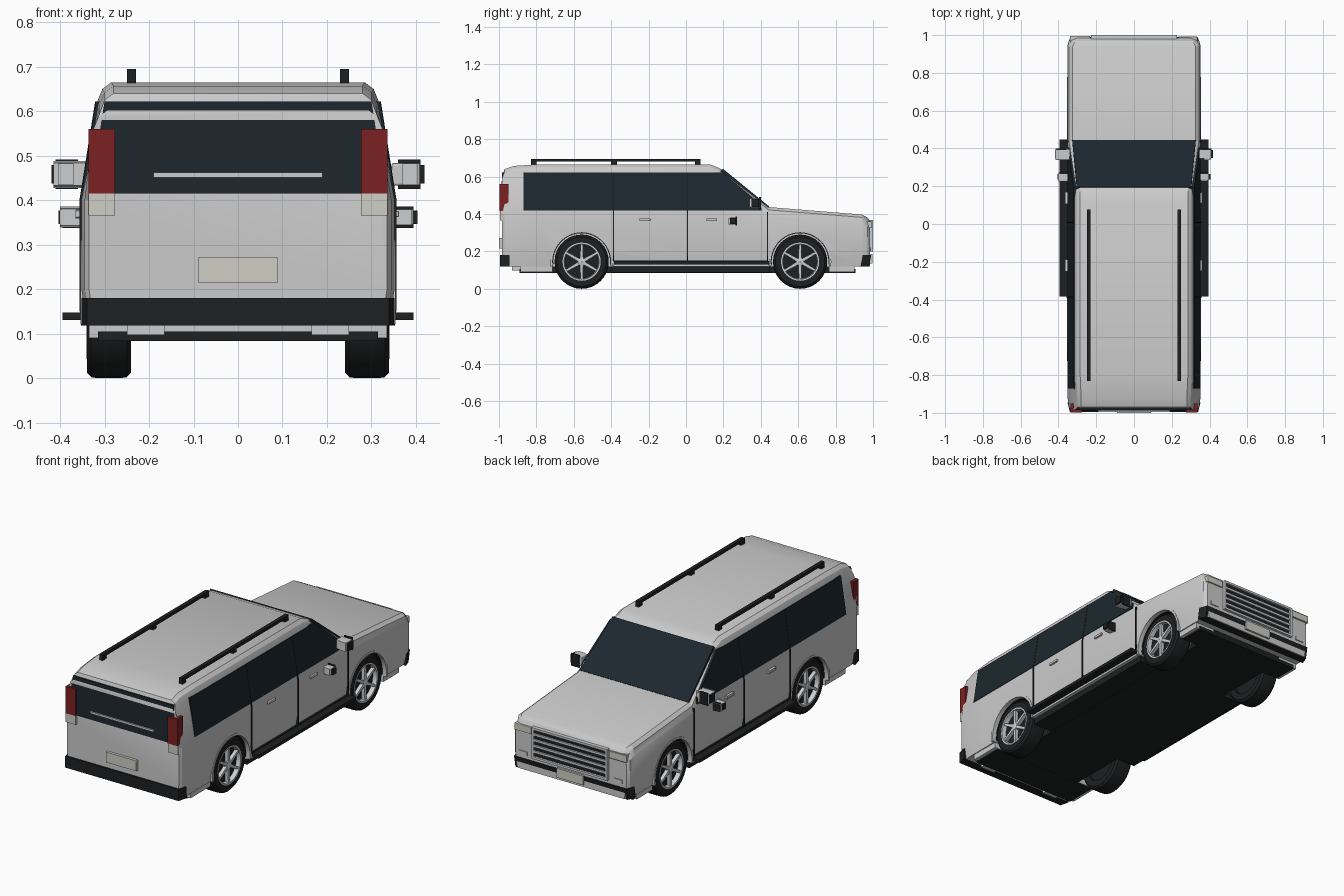
import bpy, bmesh, math
from mathutils import Vector, Matrix

if "Cube" in bpy.data.objects:
    bpy.data.objects.remove(bpy.data.objects["Cube"])

def mat(name, c):
    m = bpy.data.materials.new(name)
    m.diffuse_color = (*c, 1)
    m.use_nodes = True
    m.node_tree.nodes["Principled BSDF"].inputs["Base Color"].default_value = m.diffuse_color
    return m

BODY = mat("paint", (0.55, 0.55, 0.55))
BLACK = mat("black trim", (0.013, 0.014, 0.015))
GLASS = mat("glass", (0.012, 0.02, 0.027))
RED = mat("red lens", (0.2, 0.015, 0.015))
CHROME = mat("chrome", (0.6, 0.62, 0.65))
LENS = mat("clear lens", (0.62, 0.62, 0.56))

def finish(name, bm, m, smooth=None):
    bmesh.ops.recalc_face_normals(bm, faces=bm.faces)
    me = bpy.data.meshes.new(name)
    bm.to_mesh(me)
    bm.free()
    ob = bpy.data.objects.new(name, me)
    bpy.context.collection.objects.link(ob)
    me.materials.append(m)
    if smooth:
        bpy.ops.object.select_all(action='DESELECT')
        ob.select_set(True)
        bpy.context.view_layer.objects.active = ob
        bpy.ops.object.shade_smooth_by_angle(angle=math.radians(smooth))
    return ob

def box(name, x, y, z, m, bevel=0, mirror=False):
    for s in ((1, -1) if mirror else (1,)):
        bm = bmesh.new()
        bmesh.ops.create_cube(bm, size=1)
        for v in bm.verts:
            v.co = Vector((s * (x[0] + (v.co.x + .5) * (x[1] - x[0])),
                           y[0] + (v.co.y + .5) * (y[1] - y[0]),
                           z[0] + (v.co.z + .5) * (z[1] - z[0])))
        if bevel:
            bmesh.ops.bevel(bm, geom=bm.edges[:], offset=bevel, segments=2, affect='EDGES', profile=.5)
        finish(name, bm, m)

def slab(name, pts, depth, m):
    """Flat polygon thickened along the vector depth."""
    bm = bmesh.new()
    a = [bm.verts.new(p) for p in pts]
    b = [bm.verts.new(Vector(p) + Vector(depth)) for p in pts]
    bm.faces.new(a)
    bm.faces.new(b)
    for i in range(len(a)):
        j = (i + 1) % len(a)
        bm.faces.new((a[i], a[j], b[j], b[i]))
    return finish(name, bm, m)

def lathe(name, prof, y, z, s, m, n=32, closed=True, arc=(0, 2 * math.pi)):
    """Sweep (x, radius) profile about the x axis at (y, z)."""
    bm = bmesh.new()
    full = arc[1] - arc[0] > 6.28
    rings = []
    for i in range(n if full else n + 1):
        t = arc[0] + (arc[1] - arc[0]) * i / n
        rings.append([bm.verts.new((s * x, y + r * math.cos(t), z + r * math.sin(t))) for x, r in prof])
    k = len(prof)
    for i in range(len(rings) if full else len(rings) - 1):
        a, b = rings[i], rings[(i + 1) % len(rings)]
        for j in range(k if closed else k - 1):
            q = (j + 1) % k
            bm.faces.new((a[j], a[q], b[q], b[j]))
    if not full:
        bm.faces.new(rings[0])
        bm.faces.new(rings[-1])
    return finish(name, bm, m, 35)

# Body shell lofted along y: (y, top z, top half width, side half width)
stations = [(-.985, .60, .295, .335), (-.97, .64, .28, .345), (-.92, .657, .28, .352),
            (-.8, .665, .285, .352), (.13, .665, .285, .352), (.19, .64, .285, .352),
            (.44, .437, .325, .352), (.94, .397, .325, .352), (.97, .382, .31, .345), (.985, .36, .30, .332)]
bm = bmesh.new()
loops = []
for y, zt, wt, wb in stations:
    half = [(wb - .012, .12), (wb, .2), (wb, min(.40, zt - .05)),
            (min(wt + .032, wb - .002), zt - .045), (min(wt + .02, wb - .008), zt - .015), (wt, zt)]
    loops.append([bm.verts.new((x, y, z)) for x, z in half] +
                 [bm.verts.new((-x, y, z)) for x, z in reversed(half)])
for a, b in zip(loops, loops[1:]):
    for i in range(12):
        j = (i + 1) % 12
        bm.faces.new((a[i], a[j], b[j], b[i]))
bm.faces.new(loops[0])
bm.faces.new(loops[-1])
body = finish("body_shell", bm, BODY)

# Wheel wells
WHEELS = [(-.558, .145), (.61, .145)]
for y, z in WHEELS:
    for s in (1, -1):
        bm = bmesh.new()
        bmesh.ops.create_cone(bm, cap_ends=True, segments=40, radius1=.156, radius2=.156, depth=.2,
                              matrix=Matrix.Translation((s * .32, y, z)) @ Matrix.Rotation(math.pi / 2, 4, 'Y'))
        cut = finish("wheel_well_cutter", bm, BLACK)
        cut.hide_render = True
        mod = body.modifiers.new("well", 'BOOLEAN')
        mod.object = cut
        mod.solver = 'EXACT'
        bpy.context.view_layer.objects.active = body
        bpy.ops.object.modifier_apply(modifier="well")
        bpy.data.objects.remove(cut)
bpy.ops.object.select_all(action='DESELECT')
body.select_set(True)
bpy.ops.object.shade_smooth_by_angle(angle=math.radians(25))

# Wheels, arch lips and liners
for y, z in WHEELS:
    for s in (1, -1):
        lathe("tyre", [(.24, .10), (.24, .132), (.25, .143), (.265, .145), (.315, .145), (.33, .143),
                       (.34, .132), (.34, .102), (.325, .098)], y, z, s, BLACK)
        lathe("brake_disc", [(.26, .001), (.26, .1), (.318, .1), (.318, .001)], y, z, s, BLACK)
        lathe("rim_ring", [(.318, .09), (.318, .102), (.341, .102), (.341, .094)], y, z, s, CHROME)
        lathe("wheel_hub", [(.31, .001), (.31, .022), (.338, .02), (.342, .001)], y, z, s, CHROME, 16)
        for k in range(6):
            t = k * math.pi / 3 + math.pi / 6
            d, n = Vector((0, math.cos(t), math.sin(t))), Vector((0, -math.sin(t), math.cos(t)))
            c = Vector((s * .337, y, z))
            slab("wheel_spoke", [c + d * .015 + n * .009, c + d * .096 + n * .006,
                                 c + d * .096 - n * .006, c + d * .015 - n * .009], (-s * .02, 0, 0), CHROME)
        lathe("arch_lip", [(.33, .155), (.33, .167), (.354, .167), (.354, .155)], y, z, s, BODY, 24,
              arc=(-.15, math.pi + .15))
        lathe("arch_liner", [(.225, .152), (.225, .156), (.33, .156), (.33, .152)], y, z, s, BLACK, 24,
              arc=(-.1, math.pi + .1))

# Floor, lower skirts, sills and running boards
box("floor_pan", (-.22, .22), (-.88, .9), (.085, .14), BLACK)
box("floor_middle", (-.335, .335), (-.40, .45), (.087, .14), BLACK)
box("rear_skirt", (-.335, .335), (-.885, -.715), (.09, .125), BODY)
box("front_skirt", (-.335, .335), (.765, .9), (.09, .125), BODY)
box("rear_floor", (-.315, .315), (-.89, -.72), (.084, .105), BLACK)
box("front_floor", (-.315, .315), (.77, .905), (.084, .105), BLACK)
box("sill", (.33, .354), (-.39, .44), (.12, .15), BODY, mirror=True)
box("running_board", (.33, .395), (-.385, .447), (.131, .148), BLACK, mirror=True)
box("exhaust_tip", (.165, .25), (-.93, -.88), (.097, .121), CHROME, mirror=True)

# Side glass, pillars and door seams
def sx(z):
    return .352 - .159 * max(0, z - .4)

for s in (1, -1):
    outline = [(-.87, .42), (.405, .42), (.40, .45), (.195, .622), (-.87, .622)]
    slab("side_window", [(s * (sx(z) + .003), y, z) for y, z in outline], (-s * .02, 0, 0), GLASS)
    for y, top in ((-.388, .622), (.008, .622), (.436, .41)):
        pts = [(y - .003, .15), (y + .003, .15), (y + .003, .4), (y + .003, top), (y - .003, top), (y - .003, .4)]
        slab("door_seam", [(s * (sx(z) + .0045), y2, z) for y2, z in pts], (-s * .02, 0, 0), BLACK)
box("lower_seam", (.34, .3555), (-.39, .436), (.146, .152), BLACK, mirror=True)
for y in (-.22, .138):
    box("door_handle", (.345, .362), (y - .029, y + .029), (.362, .376), BODY, .003, True)

# Windscreen and rear window
slab("windscreen", [(.327, .445, .44), (.303, .197, .642), (-.303, .197, .642), (-.327, .445, .44)], (0, -.02, -.02), GLASS)
slab("rear_window", [(.333, -.989, .415), (.300, -.984, .622), (-.300, -.984, .622), (-.333, -.989, .415)],
     (0, .03, 0), GLASS)
box("rear_window_strip", (-.19, .19), (-.995, -.98), (.451, .462), CHROME)

# Rear lamps, bumper and plate
box("tail_lamp", (.276, .336), (-.997, -.95), (.415, .56), RED, mirror=True)
box("reverse_lamp", (.276, .336), (-.995, -.95), (.366, .415), LENS, mirror=True)
box("rear_plate", (-.09, .09), (-1.0, -.98), (.215, .271), LENS)
slab("rear_bumper", [(.34, -.994, .18), (-.34, -.994, .18), (-.352, -.945, .18), (.352, -.945, .18)], (0, 0, -.062), BLACK)

# Nose: grille, lamps, bumper and plate
box("grille_backing", (-.215, .215), (.97, .988), (.205, .362), BLACK)
for z in (.205, .362):
    box("grille_frame", (-.225, .225), (.975, 1.0), (z - .006, z + .006), CHROME)
box("grille_side", (.215, .227), (.975, 1.0), (.199, .368), CHROME, mirror=True)
for k in range(4):
    z = .237 + k * .031
    box("grille_bar", (-.215, .215), (.98, .996), (z - .006, z + .006), CHROME)
box("headlamp", (.235, .335), (.95, .992), (.325, .362), LENS, .003, True)
box("fog_lamp", (.26, .31), (.97, .99), (.2, .22), LENS, mirror=True)
slab("front_bumper", [(.337, .99, .18), (-.337, .99, .18), (-.353, .945, .18), (.353, .945, .18)], (0, -.012, -.062), BLACK)
box("front_plate", (-.08, .08), (.97, .996), (.135, .185), LENS)

# Door mirrors: large upper and small lower
for w, y, z, r in ((.40, .37, .458, .03), (.385, .25, .362, .022)):
    box("mirror_housing", (w - .055, w + .01), (y - r * .85, y + r * .85), (z - r * .85, z + r * .85), BODY, .005, True)
    box("mirror_glass", (w - .03, w + .005), (y - r, y - r * .7), (z - r * .8, z + r * .8), CHROME, mirror=True)
    box("mirror_trim", (w + .008, w + .019), (y - r * .7, y + r * .7), (z - r * .7, z + r * .7), BLACK, mirror=True)
    box("mirror_back", (w - .04, w + .01), (y + r * .7, y + r), (z - r * 1.1, z + r * 1.1), BLACK, mirror=True)
    box("mirror_arm", (.325, w - .04), (y - .012, y + .012), (z - .012, z + .01), BLACK, mirror=True)

# Roof rails with three feet each
box("roof_rail", (.229, .25), (-.83, .077), (.68, .695), BLACK, mirror=True)
for y in (-.815, -.385, .062):
    box("rail_foot", (.229, .25), (y - .015, y + .015), (.652, .685), BLACK, mirror=True)
